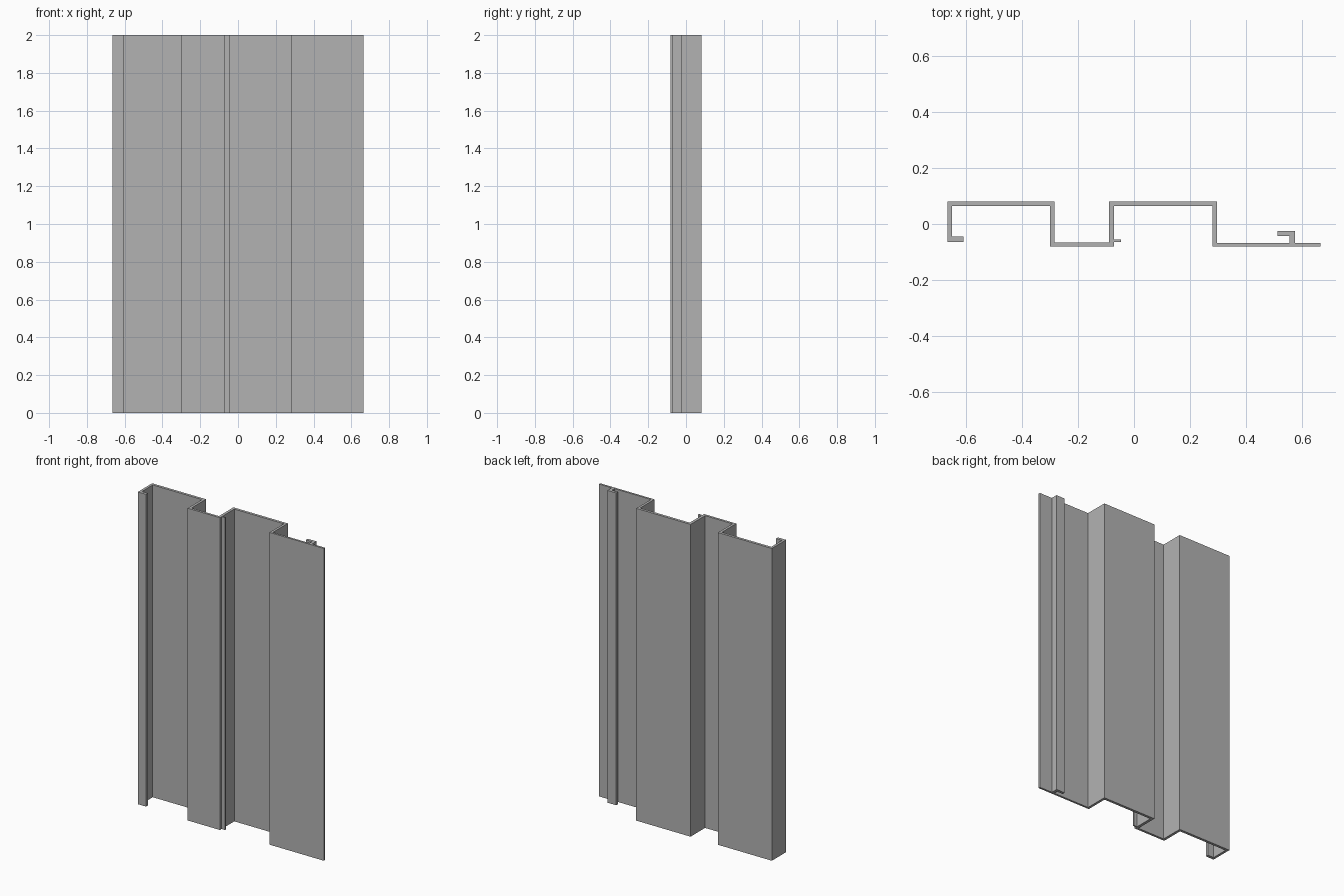
import bpy
import bmesh

HEIGHT = 2.0

# Depth levels shared by the folds of the sheet
back, back_inner = 0.081, 0.064
front, front_inner, lip_inner = -0.081, -0.066, -0.068
hook_low, hook_high = -0.064, -0.045
clip_low, clip_high = -0.043, -0.025
tab_low, tab_high = -0.064, -0.056

# Width positions of the upright walls, outer and inner faces
left_edge, left_inner, hook_tip = -0.665, -0.649, -0.607
wall_a, wall_a_inner = -0.283, -0.300
wall_b, wall_b_inner, tab_tip = -0.089, -0.071, -0.046
wall_c, wall_c_inner = 0.296, 0.280
clip_tip, clip_a, clip_b, right_edge = 0.512, 0.555, 0.574, 0.665


def extrude_profile(name, outline, height, material):
    """Fill a closed outline on the ground and extrude it upwards."""
    bm = bmesh.new()
    face = bm.faces.new([bm.verts.new((x, y, 0)) for x, y in outline])
    top = bmesh.ops.extrude_face_region(bm, geom=[face], use_keep_orig=True)
    verts = [v for v in top["geom"] if isinstance(v, bmesh.types.BMVert)]
    bmesh.ops.translate(bm, vec=(0, 0, height), verts=verts)
    bmesh.ops.recalc_face_normals(bm, faces=bm.faces)
    mesh = bpy.data.meshes.new(name)
    bm.to_mesh(mesh)
    bm.free()
    mesh.materials.append(material)
    obj = bpy.data.objects.new(name, mesh)
    bpy.context.collection.objects.link(obj)
    return obj


def make_material(name, colour):
    mat = bpy.data.materials.new(name)
    mat.use_nodes = True
    mat.diffuse_color = colour
    mat.node_tree.nodes["Principled BSDF"].inputs["Base Color"].default_value = colour
    return mat


default_cube = bpy.data.objects.get("Cube")
if default_cube:
    bpy.data.objects.remove(default_cube, do_unlink=True)

# Back side of the sheet, from the left hook to the right lip
back_side = [
    (hook_tip, hook_low), (left_edge, hook_low), (left_edge, back),
    (wall_a, back), (wall_a, front_inner),
    (wall_b, front_inner), (wall_b, back),
    (wall_c, back), (wall_c, lip_inner),
]

# Interlocking clip standing on the right lip
clip = [
    (clip_a, lip_inner), (clip_a, clip_low), (clip_tip, clip_low),
    (clip_tip, clip_high), (clip_b, clip_high), (clip_b, lip_inner),
]

# Front side of the sheet, returning to the left hook
lip = [(right_edge, lip_inner), (right_edge, front), (wall_c_inner, front)]
recess = [(wall_c_inner, back_inner), (wall_b_inner, back_inner)]
tab = [
    (wall_b_inner, tab_high), (tab_tip, tab_high),
    (tab_tip, tab_low), (wall_b_inner, tab_low),
]
front_side = [
    (wall_b_inner, front), (wall_a_inner, front),
    (wall_a_inner, back_inner), (left_inner, back_inner),
    (left_inner, hook_high), (hook_tip, hook_high),
]

grey = make_material("plain grey", (0.45, 0.45, 0.45, 1))
extrude_profile("cladding_panel",
                back_side + clip + lip + recess + tab + front_side,
                HEIGHT, grey)
